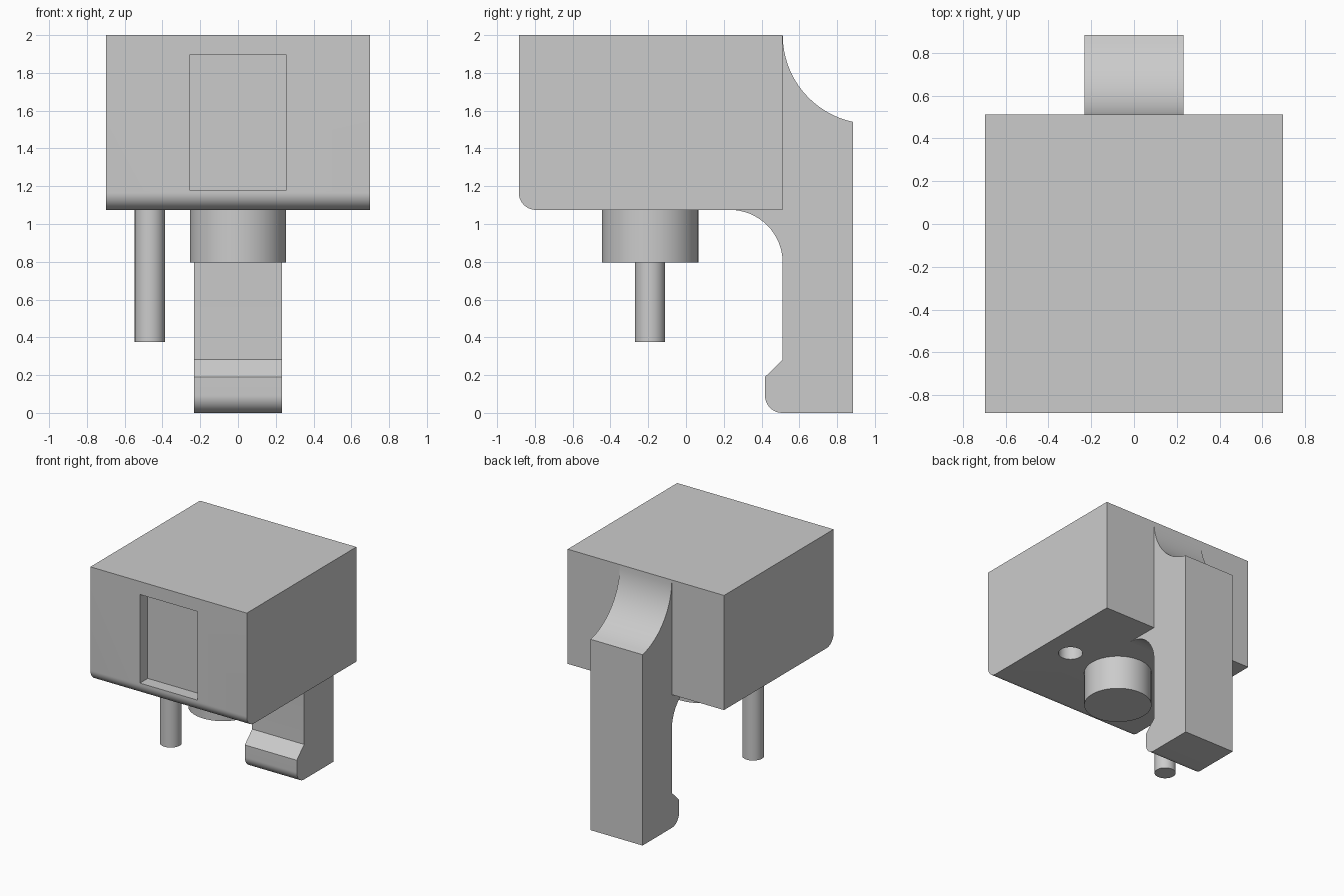
import bpy, bmesh
from math import sin, cos, radians, pi
from mathutils import Matrix

cube = bpy.data.objects.get("Cube")
if cube:
    bpy.data.objects.remove(cube, do_unlink=True)

grey = bpy.data.materials.new("plain grey")
grey.use_nodes = True
grey.diffuse_color = (0.6, 0.6, 0.6, 1)
grey.node_tree.nodes["Principled BSDF"].inputs["Base Color"].default_value = (0.6, 0.6, 0.6, 1)


def finish(name, bm):
    bmesh.ops.recalc_face_normals(bm, faces=bm.faces)
    mesh = bpy.data.meshes.new(name)
    bm.to_mesh(mesh)
    bm.free()
    mesh.materials.append(grey)
    ob = bpy.data.objects.new(name, mesh)
    bpy.context.collection.objects.link(ob)
    smooth(ob)
    return ob


def smooth(ob):
    ob.data.shade_smooth()
    ob.data.set_sharp_from_angle(angle=radians(25))


def arc(cy, cz, r, start, end, n=16):
    angles = [radians(start + (end - start) * i / n) for i in range(n + 1)]
    return [(cy + r * cos(a), cz + r * sin(a)) for a in angles]


def extrude_x(name, profile, half_width):
    """Sweep a (y, z) outline across the width."""
    bm = bmesh.new()
    face = bm.faces.new([bm.verts.new((-half_width, y, z)) for y, z in profile])
    new = bmesh.ops.extrude_face_region(bm, geom=[face])["geom"]
    verts = [g for g in new if isinstance(g, bmesh.types.BMVert)]
    bmesh.ops.translate(bm, verts=verts, vec=(2 * half_width, 0, 0))
    return finish(name, bm)


def cylinder(name, x, y, r, z0, z1, sides=48):
    bm = bmesh.new()
    bmesh.ops.create_cone(bm, cap_ends=True, segments=sides, radius1=r, radius2=r, depth=z1 - z0,
                          matrix=Matrix.Translation((x, y, (z0 + z1) / 2)))
    return finish(name, bm)


def cut(ob, cutter):
    mod = ob.modifiers.new("cut", "BOOLEAN")
    mod.operation, mod.solver, mod.object = "DIFFERENCE", "EXACT", cutter
    bpy.context.view_layer.objects.active = ob
    bpy.ops.object.modifier_apply(modifier=mod.name)
    bpy.data.objects.remove(cutter, do_unlink=True)
    smooth(ob)


FRONT, BACK, REAR = -0.885, 0.512, 0.885
UNDER, TOP = 1.075, 2.0
PIN_X, PIN_Y = 0.467, -0.19

# Main block with a rounded lower front edge
block = extrude_x("body_block",
                  [(FRONT, TOP), (BACK, TOP), (BACK, UNDER)]
                  + arc(FRONT + 0.09, UNDER + 0.09, 0.09, 270, 180), 0.698)

# Window recess in the front and socket hole underneath
cut(block, extrude_x("recess_cutter", [(FRONT - 0.1, 1.18), (FRONT + 0.1, 1.18),
                                       (FRONT + 0.1, 1.895), (FRONT - 0.1, 1.895)], 0.256))
cut(block, cylinder("hole_cutter", PIN_X, PIN_Y, 0.092, UNDER - 0.1, UNDER + 0.7))

# Rear latch arm: scooped top, hooked foot, fillet under the block
latch = (arc(BACK + 0.47, TOP, 0.47, 180, 258)
         + [(REAR, 1.54), (REAR, 0)]
         + arc(0.418 + 0.092, 0.092, 0.092, 270, 180)
         + [(0.418, 0.19), (BACK, 0.282)]
         + arc(BACK - 0.28, UNDER - 0.28, 0.28, 0, 90)
         + [(BACK, UNDER)])
extrude_x("latch_arm", latch, 0.232)

# Round boss and locating pin under the block
cylinder("boss", 0, PIN_Y, 0.255, 0.795, UNDER)
cylinder("locating_pin", -PIN_X, PIN_Y, 0.08, 0.375, UNDER)
